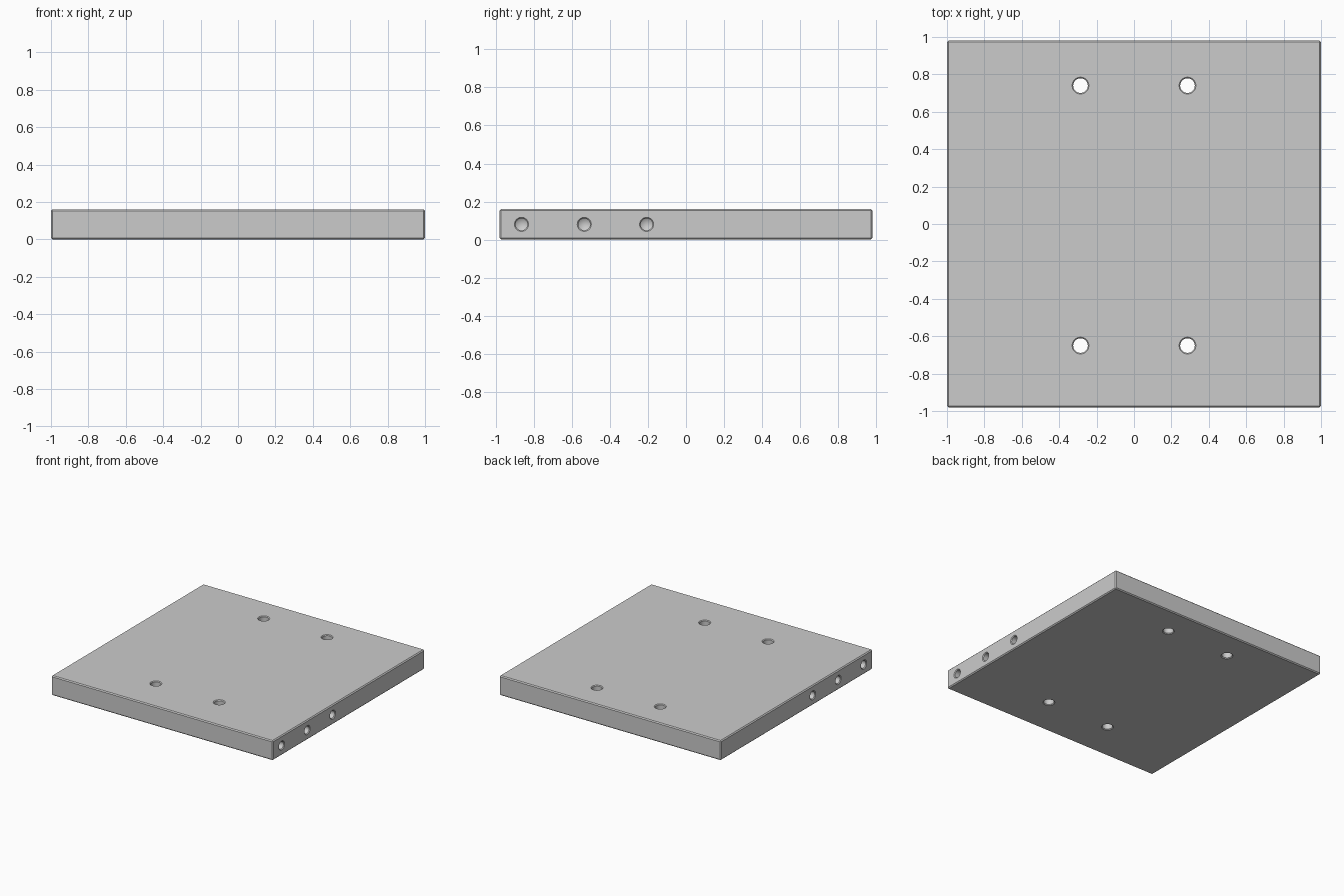
import bpy, bmesh
from math import sin, cos, tau, pi
from mathutils import Matrix, Vector

if "Cube" in bpy.data.objects:
    bpy.data.objects.remove(bpy.data.objects["Cube"])

W, D, H = 2.0, 1.96, 0.16
CH = 0.008      # edge chamfer
SEG = 48


def lathe(bm, profile, matrix):
    """Closed turned solid from (radius, height) pairs; radius 0 is a point."""
    rings = []
    for r, h in profile:
        n = 1 if r == 0 else SEG
        rings.append([bm.verts.new(matrix @ Vector((r * cos(tau * i / SEG), r * sin(tau * i / SEG), h)))
                      for i in range(n)])
    for a, b in zip(rings, rings[1:]):
        for i in range(SEG):
            j = (i + 1) % SEG
            quad = [a[i % len(a)], a[j % len(a)], b[j % len(b)], b[i % len(b)]]
            bm.faces.new(list(dict.fromkeys(quad)))


# plate with chamfered edges
bm = bmesh.new()
bmesh.ops.create_cube(bm, size=1, matrix=Matrix.Translation((0, 0, H / 2)) @ Matrix.Diagonal((W, D, H, 1)))
bmesh.ops.bevel(bm, geom=bm.edges[:], offset=CH, segments=1, affect='EDGES')
mesh = bpy.data.meshes.new("plate")
bm.to_mesh(mesh)
bm.free()
plate = bpy.data.objects.new("plate", mesh)
bpy.context.collection.objects.link(plate)

# cutters: chamfered through holes and drilled side holes with cone tips
bm = bmesh.new()
R, r, e = 0.039, 0.031, 0.006
through = [(0, -0.05), (R + e, -0.05), (R + e, 0), (R, e), (R, H - e), (R + e, H), (R + e, H + 0.05), (0, H + 0.05)]
blind = [(0, -0.22), (r, -0.2), (r, -e), (r + e, 0), (r + e, 0.05), (0, 0.05)]
for s in (-1, 1):
    for y in (0.74, -0.65):
        lathe(bm, through, Matrix.Translation((s * 0.286, y, 0)))
    for y in (-0.865, -0.535, -0.207):
        lathe(bm, blind, Matrix.Translation((s * W / 2, y, H / 2)) @ Matrix.Rotation(s * pi / 2, 4, 'Y'))
bmesh.ops.recalc_face_normals(bm, faces=bm.faces[:])
mesh = bpy.data.meshes.new("hole_cutter")
bm.to_mesh(mesh)
bm.free()
cutter = bpy.data.objects.new("hole_cutter", mesh)
bpy.context.collection.objects.link(cutter)
cutter.hide_render = True

# drill the holes
mod = plate.modifiers.new("holes", 'BOOLEAN')
mod.operation = 'DIFFERENCE'
mod.solver = 'EXACT'
mod.object = cutter
bpy.context.view_layer.objects.active = plate
plate.select_set(True)
bpy.ops.object.modifier_apply(modifier=mod.name)
bpy.data.objects.remove(cutter)
bpy.ops.object.shade_smooth_by_angle(angle=pi / 6)
